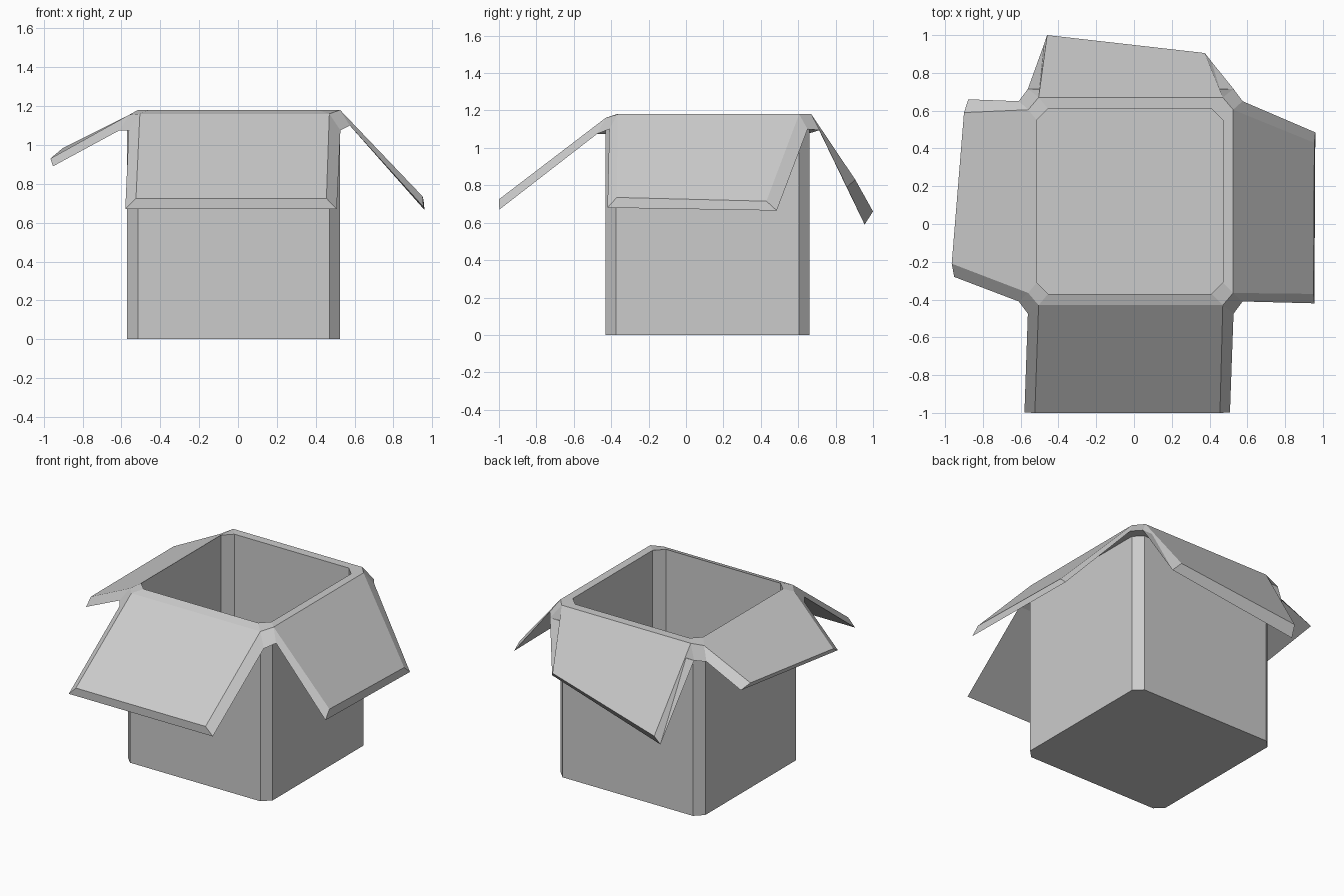
import bpy, bmesh

if "Cube" in bpy.data.objects:
    bpy.data.objects.remove(bpy.data.objects["Cube"])


def octagon(x0, x1, y0, y1, cx, cy, zs):
    """Chamfered rectangle, counter-clockwise from front-left; zs = front, right, back, left."""
    f, r, b, l = zs
    return [(x0 + cx, y0, f), (x1 - cx, y0, f), (x1, y0 + cy, r), (x1, y1 - cy, r),
            (x1 - cx, y1, b), (x0 + cx, y1, b), (x0, y1 - cy, l), (x0, y0 + cy, l)]


def make_object(name, points, faces):
    bm = bmesh.new()
    verts = [bm.verts.new(p) for p in points]
    for f in faces:
        bm.faces.new([verts[i] for i in f])
    mesh = bpy.data.meshes.new(name)
    bm.to_mesh(mesh)
    bm.free()
    obj = bpy.data.objects.new(name, mesh)
    bpy.context.collection.objects.link(obj)
    return obj


# Rings of the carton: outside wall, under the folds, fold line, inside wall
outer = (-0.57, 0.525, -0.43, 0.66, 0.055, 0.055)
inner = (-0.515, 0.47, -0.37, 0.61, 0.06, 0.06)
under = octagon(-0.61, 0.575, -0.475, 0.715, 0.048, 0.065, (1.075, 1.10, 1.095, 1.075))
fold = octagon(-0.56, 0.525, -0.43, 0.67, 0.055, 0.065, (1.16, 1.18, 1.18, 1.155))
rings = [octagon(*outer, (0,) * 4),
         octagon(*outer, (1.10,) * 4),
         under, fold,
         octagon(*inner, (1.18,) * 4),
         octagon(*inner, (0.055,) * 4)]

# Carton body, left open on the four sides where the flaps join
faces = [list(range(7, -1, -1)), list(range(40, 48))]
for k in range(5):
    for i in range(8):
        if k == 2 and i % 2 == 0:
            continue
        j = (i + 1) % 8
        faces.append([k * 8 + i, k * 8 + j, k * 8 + 8 + j, k * 8 + 8 + i])
make_object("carton_body", [p for ring in rings for p in ring], faces)

# Flaps: tip corners as top start, top end, underside start, underside end
tips = {
    "front_flap": [(-0.525, -1.0, 0.725), (0.455, -1.0, 0.725),
                   (-0.58, -0.998, 0.67), (0.508, -0.998, 0.67)],
    "right_flap": [(0.95, -0.37, 0.735), (0.955, 0.43, 0.715),
                   (0.955, -0.42, 0.68), (0.96, 0.485, 0.665)],
    "back_flap": [(0.375, 0.905, 0.83), (-0.46, 1.0, 0.66),
                  (0.41, 0.86, 0.79), (-0.475, 0.955, 0.59)],
    "left_flap": [(-0.90, 0.59, 0.985), (-0.965, -0.21, 0.93),
                  (-0.877, 0.66, 0.955), (-0.952, -0.28, 0.89)],
}
for n, (name, tip) in enumerate(tips.items()):
    a, b = 2 * n, 2 * n + 1
    points = [fold[a], fold[b], under[a], under[b]] + tip
    make_object(name, points, [(0, 4, 5, 1), (2, 3, 7, 6), (4, 6, 7, 5),
                               (0, 2, 6, 4), (1, 5, 7, 3)])
